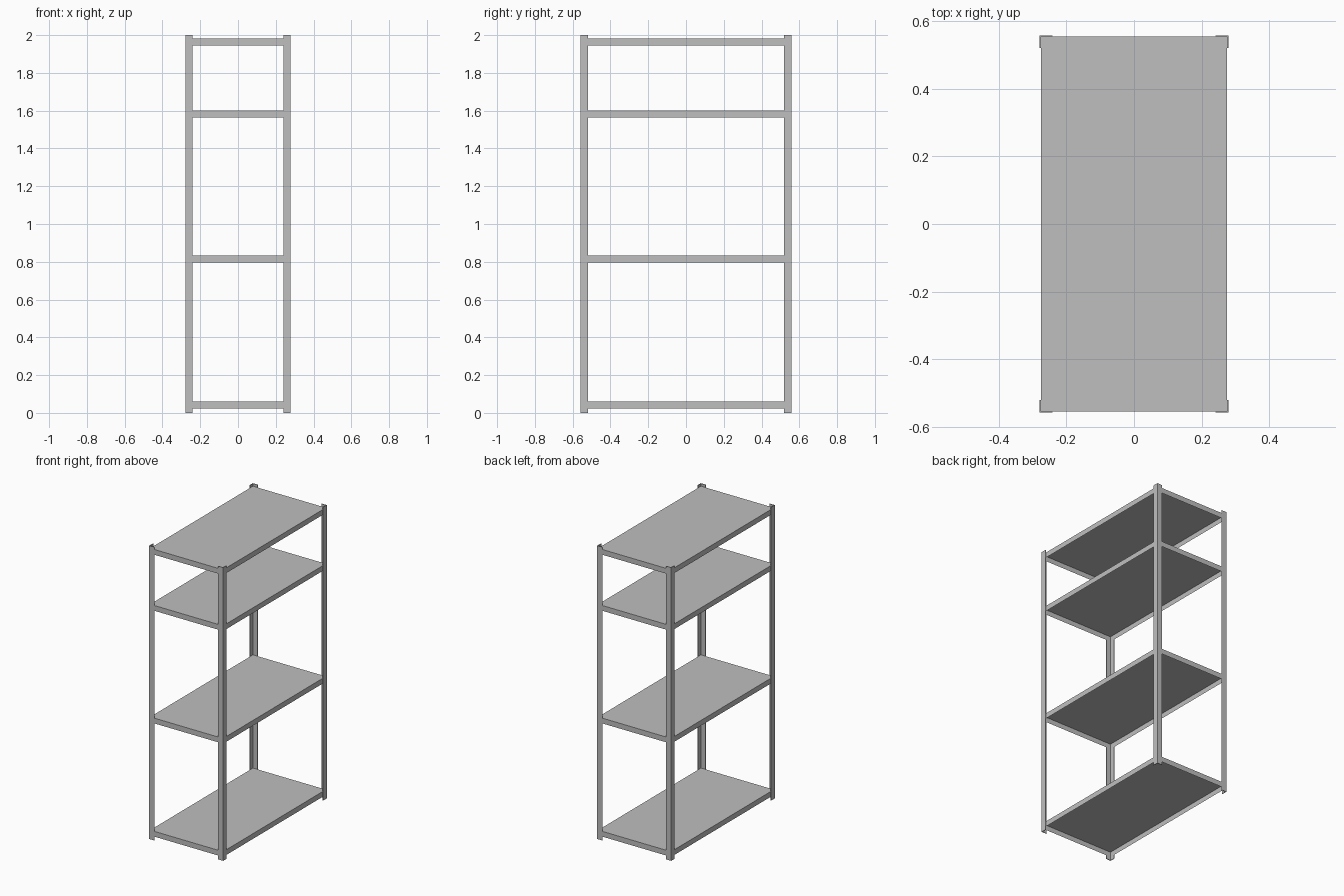
import bpy, bmesh

if "Cube" in bpy.data.objects:
    bpy.data.objects.remove(bpy.data.objects["Cube"])

HX, HY = 0.279, 0.558      # half width and half depth
LEG = 0.038                # width of each angle-post flange
T = 0.004                  # sheet thickness
RIM = 0.036                # height of the shelf edge
SHELF_TOPS = (0.06, 0.832, 1.6, 1.982)

steel = bpy.data.materials.new("grey steel")
steel.diffuse_color = (0.52, 0.52, 0.52, 1)
steel.use_nodes = True
steel.node_tree.nodes["Principled BSDF"].inputs["Base Color"].default_value = steel.diffuse_color


def finish(name, bm):
    bmesh.ops.recalc_face_normals(bm, faces=bm.faces)
    mesh = bpy.data.meshes.new(name)
    bm.to_mesh(mesh)
    bm.free()
    mesh.materials.append(steel)
    obj = bpy.data.objects.new(name, mesh)
    bpy.context.collection.objects.link(obj)


def extrude_up(bm, outline, z0, z1):
    face = bm.faces.new([bm.verts.new((x, y, z0)) for x, y in outline])
    top = bmesh.ops.extrude_face_region(bm, geom=[face])["geom"]
    verts = [g for g in top if isinstance(g, bmesh.types.BMVert)]
    bmesh.ops.translate(bm, verts=verts, vec=(0, 0, z1 - z0))


# Four L-section corner posts
for sx, side in ((-1, "left"), (1, "right")):
    for sy, end in ((-1, "front"), (1, "back")):
        profile = [(0, 0), (LEG, 0), (LEG, T), (T, T), (T, LEG), (0, LEG)]
        bm = bmesh.new()
        extrude_up(bm, [(sx * (HX - a), sy * (HY - b)) for a, b in profile], 0, 2)
        finish(f"{end}_{side}_post", bm)

# Shelves: shallow trays with turned-down edges, open underneath, inside the posts
for i, top in enumerate(SHELF_TOPS, 1):
    bm = bmesh.new()
    x, y = HX - T, HY - T
    outline = [(-x, -y), (x, -y), (x, y), (-x, y)]
    extrude_up(bm, outline, top - RIM, top)
    bm.normal_update()
    bmesh.ops.recalc_face_normals(bm, faces=bm.faces)
    under = min(bm.faces, key=lambda f: f.calc_center_median().z)
    # Inset the underside and push it up to hollow the tray
    bmesh.ops.inset_region(bm, faces=[under], thickness=T)
    bmesh.ops.translate(bm, verts=under.verts, vec=(0, 0, RIM - T))
    finish(f"shelf_{i}", bm)
